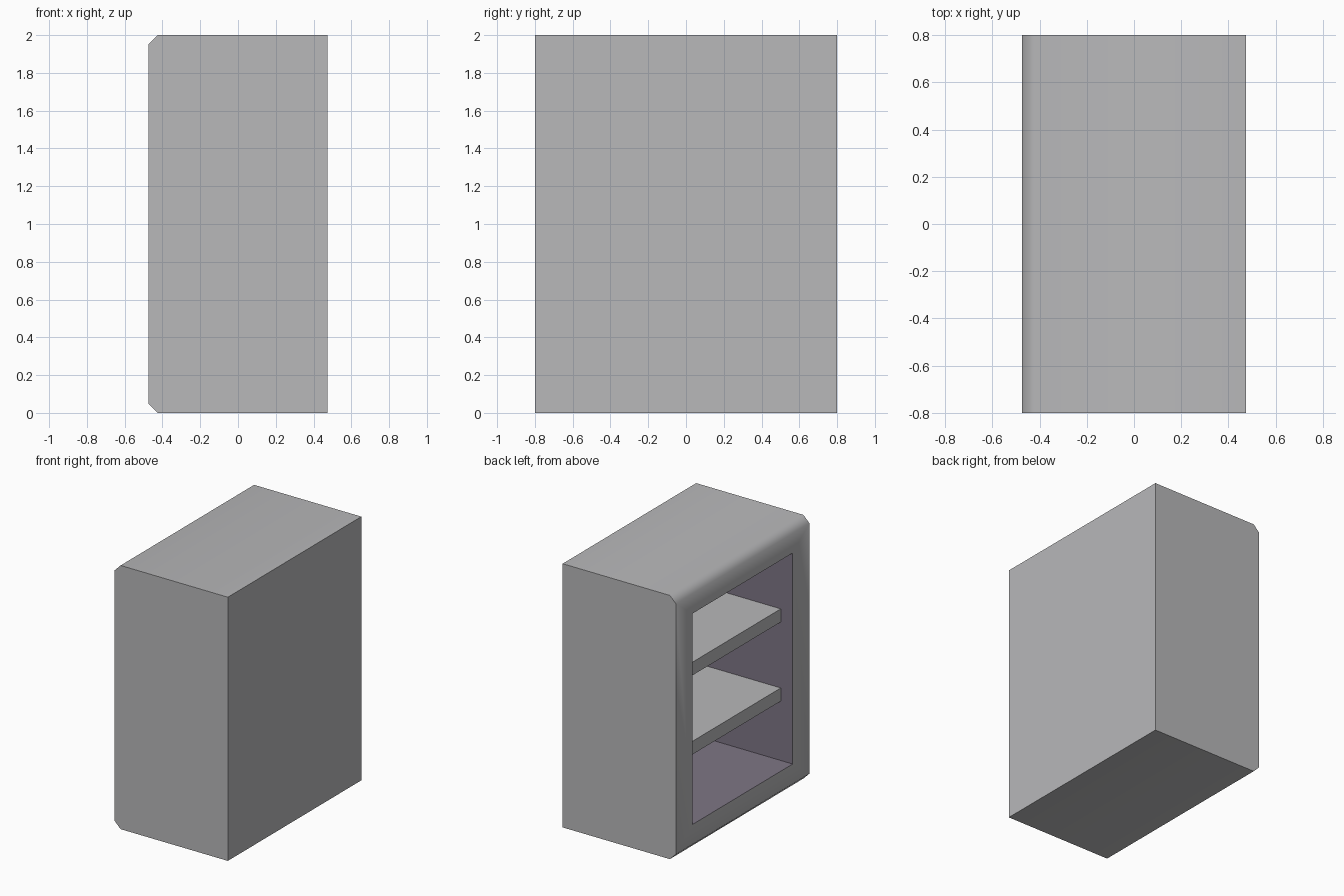
import bpy, bmesh, math
from mathutils import Vector

if "Cube" in bpy.data.objects:
    bpy.data.objects.remove(bpy.data.objects["Cube"], do_unlink=True)


def material(name, colour):
    m = bpy.data.materials.new(name)
    m.use_nodes = True
    m.diffuse_color = colour
    m.node_tree.nodes["Principled BSDF"].inputs["Base Color"].default_value = colour
    return m


grey = material("light grey", (0.48, 0.48, 0.49, 1))
purple = material("dusky purple", (0.21, 0.18, 0.235, 1))

W, D, H = 0.475, 0.8, 2.0      # half width, half depth, height
CHAMFER = 0.05
OPEN_Y, OPEN_LOW, OPEN_HIGH = 0.6, 0.2, 1.8
INNER_X = 0.275                # inside face of the closed wall


def add_object(name, bm, mats):
    bmesh.ops.recalc_face_normals(bm, faces=bm.faces)
    mesh = bpy.data.meshes.new(name)
    bm.to_mesh(mesh)
    bm.free()
    for m in mats:
        mesh.materials.append(m)
    obj = bpy.data.objects.new(name, mesh)
    bpy.context.collection.objects.link(obj)
    return obj


# Cabinet shell: chamfered side profile pulled through the depth
bm = bmesh.new()
profile = [(W, 0), (W, H), (CHAMFER - W, H), (-W, H - CHAMFER),
           (-W, CHAMFER), (CHAMFER - W, 0)]
end = bm.faces.new([bm.verts.new((x, -D, z)) for x, z in profile])
pulled = bmesh.ops.extrude_face_region(bm, geom=[end])["geom"]
bmesh.ops.translate(bm, vec=(0, 2 * D, 0),
                    verts=[g for g in pulled if isinstance(g, bmesh.types.BMVert)])
bmesh.ops.recalc_face_normals(bm, faces=bm.faces)

# Opening: inset the chamfered side and push it inwards
mouth = min(bm.faces, key=lambda f: f.calc_center_median().x)
bmesh.ops.inset_region(bm, faces=[mouth], thickness=0.1)
for v in mouth.verts:
    v.co = Vector((-W, math.copysign(OPEN_Y, v.co.y),
                   OPEN_HIGH if v.co.z > H / 2 else OPEN_LOW))
inner = bmesh.ops.extrude_discrete_faces(bm, faces=[mouth])["faces"][0]
rim = [e for e in bm.edges if e.is_boundary]
for v in inner.verts:
    v.co.x = INNER_X
walls = bmesh.ops.bridge_loops(bm, edges=rim)["faces"] if rim else []
for f in bm.faces:
    c = f.calc_center_median()
    inside = abs(c.y) < OPEN_Y + 0.01 and OPEN_LOW - 0.01 < c.z < OPEN_HIGH + 0.01
    if inside and -W + 0.01 < c.x < INNER_X + 0.01:
        f.material_index = 1
cabinet = add_object("cabinet_shell", bm, [grey, purple])

# Soft shading over the chamfers only
bpy.ops.object.select_all(action="DESELECT")
cabinet.select_set(True)
bpy.context.view_layer.objects.active = cabinet
bpy.ops.object.shade_smooth_by_angle(angle=math.radians(50))

# Shelves, set back from the opening
SHELF_FRONT = -0.375
for name, z in (("lower_shelf", 0.7), ("upper_shelf", 1.3)):
    bm = bmesh.new()
    bmesh.ops.create_cube(bm, size=1)
    bmesh.ops.scale(bm, vec=(INNER_X - SHELF_FRONT, 2 * OPEN_Y, 0.1), verts=bm.verts)
    bmesh.ops.translate(bm, vec=((INNER_X + SHELF_FRONT) / 2, 0, z), verts=bm.verts)
    add_object(name, bm, [grey])
